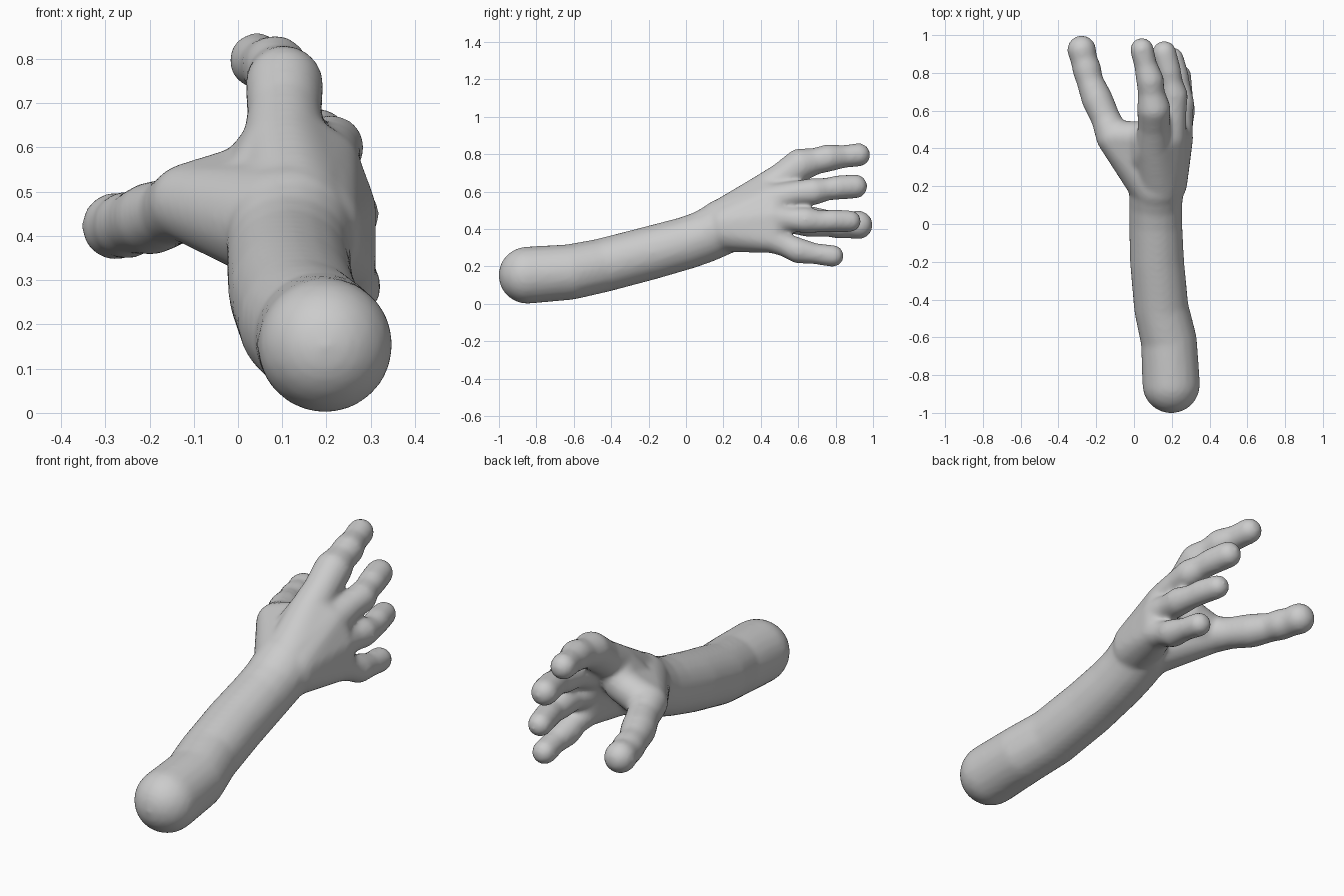
import bpy, bmesh
from mathutils import Vector, Matrix

bm = bmesh.new()


def hull(*balls):
    """Convex skin around a few balls (x, y, z, radius)."""
    part = bmesh.new()
    for x, y, z, r in balls:
        bmesh.ops.create_icosphere(part, subdivisions=3, radius=r + 0.003,
                                   matrix=Matrix.Translation((x, y, z)))
    res = bmesh.ops.convex_hull(part, input=part.verts)
    inside = [g for g in res["geom_interior"] if isinstance(g, bmesh.types.BMVert)]
    bmesh.ops.delete(part, geom=inside, context='VERTS')
    me = bpy.data.meshes.new("part")
    part.to_mesh(me)
    part.free()
    bm.from_mesh(me)
    bpy.data.meshes.remove(me)


def limb(*balls):
    for a, b in zip(balls, balls[1:]):
        hull(a, b)


# forearm
limb((.197, -.85, .153, .15), (.185, -.62, .17, .146), (.145, -.45, .205, .142),
     (.122, -.2, .27, .141), (.115, 0, .325, .138), (.115, .1, .36, .138),
     (.12, .22, .42, .145))

# hand bones fanning out from the wrist
wrist = (.12, .2, .42, .14)
index_k = (.105, .42, .60, .093)
middle_k = (.19, .46, .555, .085)
ring_k = (.225, .46, .46, .085)
pinky_k = (.235, .46, .35, .075)
thumb_k = (-.11, .46, .475, .088)
hull((.13, .22, .45, .12), index_k, middle_k)
hull((.16, .22, .42, .12), middle_k, ring_k)
hull((.16, .22, .40, .12), ring_k, pinky_k)
hull(wrist, thumb_k)
hull((.06, .3, .46, .11), thumb_k, (.04, .46, .53, .08))
hull((.06, .36, .52, .09), (.04, .46, .54, .08), index_k)

# fingers
limb(index_k, (.105, .52, .675, .082), (.105, .61, .742, .086), (.092, .69, .762, .068),
     (.085, .76, .78, .071), (.062, .84, .787, .058), (.042, .923, .797, .060))
limb(middle_k, (.21, .59, .59, .065), (.213, .68, .60, .07), (.197, .75, .612, .058),
     (.185, .81, .622, .062), (.16, .905, .628, .062))
limb(ring_k, (.245, .56, .452, .062), (.25, .64, .448, .067), (.243, .72, .44, .055),
     (.228, .79, .445, .058), (.205, .878, .442, .055))
limb(pinky_k, (.25, .53, .315, .06), (.255, .60, .285, .066), (.255, .69, .268, .053),
     (.245, .785, .256, .056))

# thumb
limb(thumb_k, (-.15, .56, .455, .075), (-.195, .66, .44, .08), (-.235, .76, .43, .068),
     (-.25, .82, .425, .074), (-.265, .87, .422, .068), (-.277, .922, .422, .074))

mesh = bpy.data.meshes.new("arm_and_hand")
bm.to_mesh(mesh)
bm.free()
arm = bpy.data.objects.new("arm_and_hand", mesh)
bpy.context.collection.objects.link(arm)

# fuse everything into one soft skin
rem = arm.modifiers.new("fuse", 'REMESH')
rem.mode = 'VOXEL'
rem.voxel_size = 0.011
rem.use_smooth_shade = True
smooth = arm.modifiers.new("soften", 'SMOOTH')
smooth.factor = 0.5
smooth.iterations = 14
